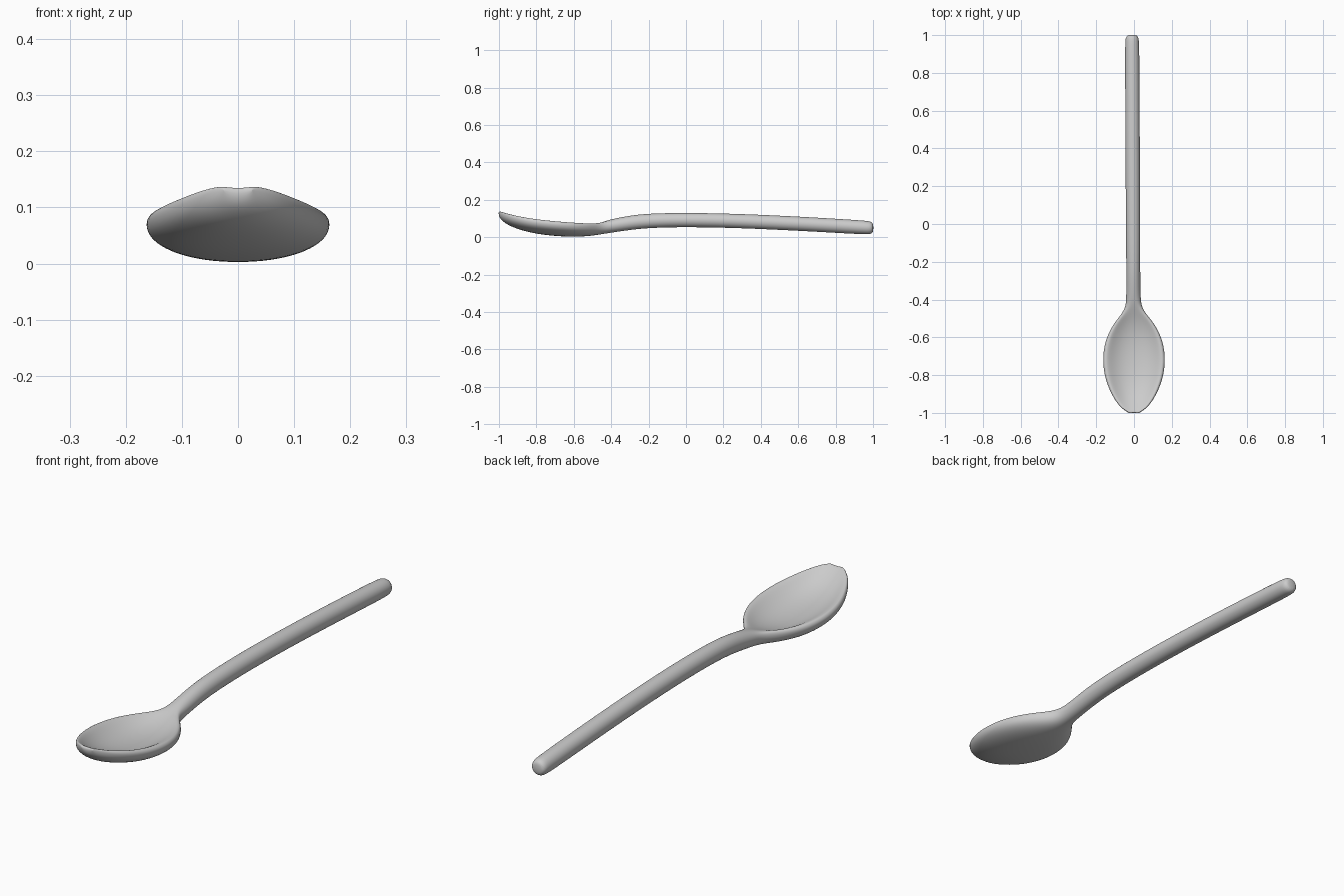
import bpy, bmesh, math

# Stations along the spoon: y, half width, rim/top z, bottom z, dish floor z, bowl-ness (0 = round handle)
STATIONS = [
    (-1.002, 0.024, 0.140, 0.112, 0.139, 1),
    (-0.985, 0.054, 0.139, 0.090, 0.132, 1),
    (-0.955, 0.086, 0.132, 0.066, 0.112, 1),
    (-0.90, 0.121, 0.121, 0.043, 0.080, 1),
    (-0.82, 0.154, 0.108, 0.021, 0.055, 1),
    (-0.73, 0.167, 0.098, 0.009, 0.043, 1),
    (-0.65, 0.160, 0.091, 0.003, 0.039, 1),
    (-0.58, 0.138, 0.085, 0.002, 0.043, 1),
    (-0.52, 0.102, 0.081, 0.006, 0.055, 0.95),
    (-0.475, 0.064, 0.081, 0.012, 0.070, 0.7),
    (-0.44, 0.044, 0.086, 0.018, 0.083, 0.3),
    (-0.40, 0.038, 0.096, 0.024, 0.096, 0),
    (-0.30, 0.037, 0.116, 0.039, 0.116, 0),
    (-0.20, 0.037, 0.127, 0.050, 0.127, 0),
    (0.0, 0.038, 0.131, 0.055, 0.131, 0),
    (0.30, 0.038, 0.125, 0.049, 0.125, 0),
    (0.65, 0.038, 0.108, 0.032, 0.108, 0),
    (0.96, 0.038, 0.089, 0.014, 0.089, 0),
    (0.988, 0.034, 0.084, 0.016, 0.084, 0),
    (1.002, 0.022, 0.072, 0.028, 0.072, 0),
]
N = 32


def ring(bm, y, w, top, bot, floor, b):
    """One closed cross-section: rounded underside, rim and dished top."""
    zc = bot + (top - bot) * (0.5 + 0.2 * b)
    cx = -0.005 * (y + 1.0) if y > -0.4 else -0.003 * max(0, (y + 0.5) / 0.1)
    verts = []
    for i in range(N):
        t = 2 * math.pi * i / N
        u = abs(math.cos(t))
        if math.sin(t) >= 0:
            z = zc + (top - zc) * math.sqrt(max(0, 1 - u ** (2 + 6 * b)))
            z -= (top - floor) * max(0, 1 - (u / 0.9) ** 2.4)
        else:
            m = 2 + 0.2 * b
            z = zc - (zc - bot) * max(0, 1 - u ** m) ** (1 / m)
        verts.append(bm.verts.new((cx + w * math.cos(t), y, z)))
    return verts


# Spoon: bowl and handle lofted as one continuous skin
bm = bmesh.new()
rings = [ring(bm, *s) for s in STATIONS]
for a, c in zip(rings, rings[1:]):
    for i in range(N):
        j = (i + 1) % N
        bm.faces.new((a[i], a[j], c[j], c[i]))

# Tip cap bridges top and underside; handle end is a simple cap
tip = rings[0]
for i in range(N // 2):
    quad = [tip[i], tip[-i % N], tip[(-i - 1) % N], tip[i + 1]]
    bm.faces.new(list(dict.fromkeys(quad)))
bm.faces.new(rings[-1])
bmesh.ops.recalc_face_normals(bm, faces=bm.faces)

mesh = bpy.data.meshes.new("spoon")
bm.to_mesh(mesh)
bm.free()
mesh.shade_smooth()
spoon = bpy.data.objects.new("spoon", mesh)
bpy.context.collection.objects.link(spoon)
sub = spoon.modifiers.new("smooth", 'SUBSURF')
sub.levels = sub.render_levels = 2
